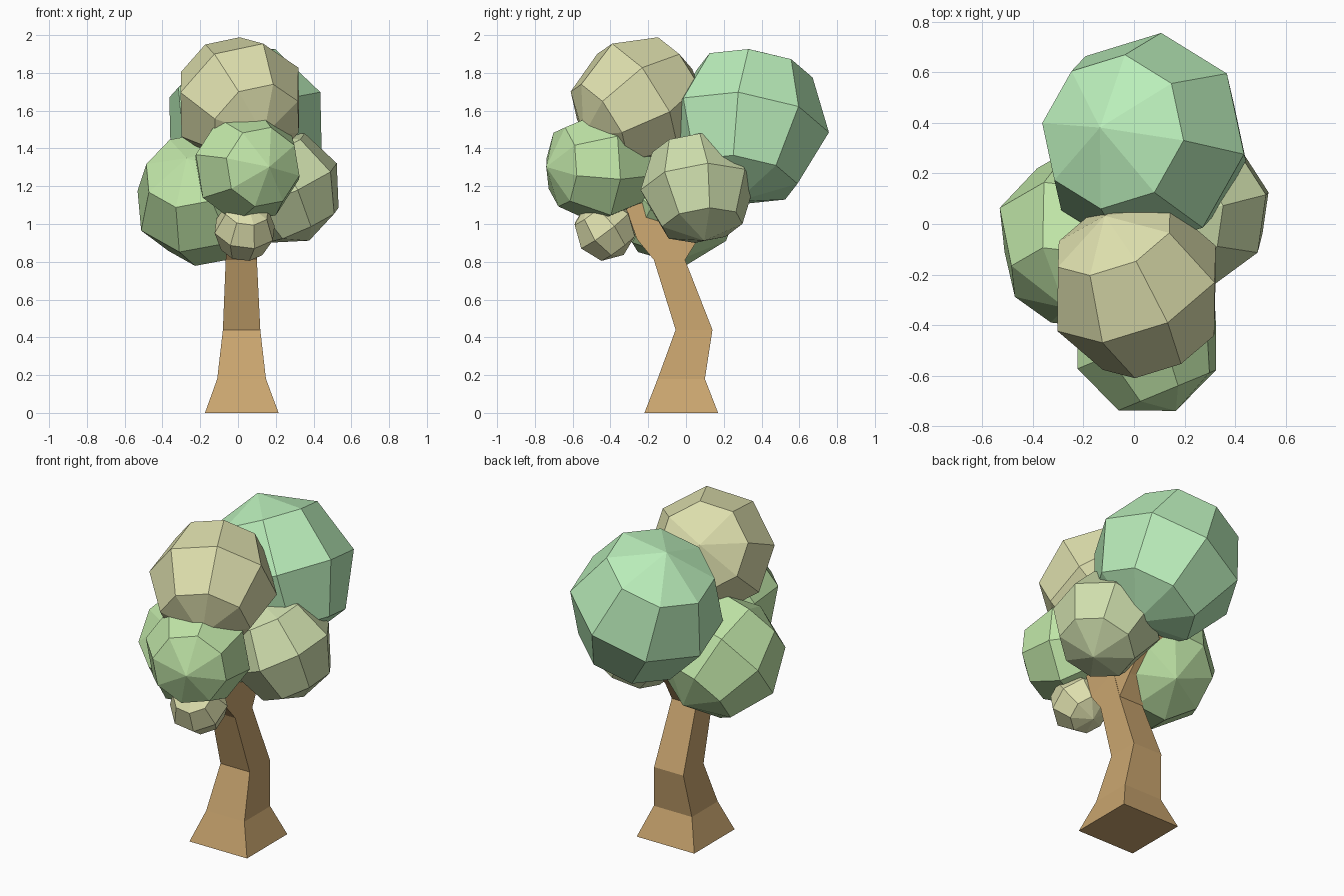
import bpy, bmesh
from math import radians
from mathutils import Vector, Matrix

if "Cube" in bpy.data.objects:
    bpy.data.objects.remove(bpy.data.objects["Cube"])


def material(name, rgb):
    m = bpy.data.materials.new(name)
    m.diffuse_color = (*rgb, 1)
    m.use_nodes = True
    m.node_tree.nodes["Principled BSDF"].inputs["Base Color"].default_value = m.diffuse_color
    return m


def add_object(name, bm, mat):
    bmesh.ops.recalc_face_normals(bm, faces=bm.faces)
    mesh = bpy.data.meshes.new(name)
    bm.to_mesh(mesh)
    bm.free()
    mesh.materials.append(mat)
    ob = bpy.data.objects.new(name, mesh)
    bpy.context.collection.objects.link(ob)


def limb(name, sections, mat):
    """Four-sided limb through sections (x0, x1, y_front, z_front, y_back, z_back)."""
    bm = bmesh.new()
    rings = [[bm.verts.new(p) for p in ((x0, yf, zf), (x1, yf, zf), (x1, yb, zb), (x0, yb, zb))]
             for x0, x1, yf, zf, yb, zb in sections]
    for a, b in zip(rings, rings[1:]):
        for i in range(4):
            j = (i + 1) % 4
            bm.faces.new((a[i], a[j], b[j], b[i]))
    bm.faces.new(rings[0])
    bm.faces.new(rings[-1])
    add_object(name, bm, mat)


def leaf_ball(name, centre, radius, pole, mat, spin=0):
    """Coarse eight-sided ball with its pole tilted."""
    bm = bmesh.new()
    tilt = Vector((0, 0, 1)).rotation_difference(Vector(pole).normalized()).to_matrix().to_4x4()
    mtx = Matrix.Translation(centre) @ tilt @ Matrix.Rotation(radians(spin), 4, 'Z')
    bmesh.ops.create_uvsphere(bm, u_segments=8, v_segments=4, radius=radius, matrix=mtx)
    add_object(name, bm, mat)


bark = material("bark", (0.59, 0.38, 0.16))
green = material("green_leaf", (0.49, 0.85, 0.49))
lime = material("lime_leaf", (0.53, 0.79, 0.39))
khaki = material("khaki_leaf", (0.73, 0.74, 0.42))
olive = material("olive_leaf", (0.63, 0.74, 0.42))

# Bent trunk with a flared foot
limb("trunk", [
    (-0.175, 0.215, -0.22, 0, 0.17, 0),
    (-0.11, 0.148, -0.15, 0.18, 0.10, 0.18),
    (-0.08, 0.118, -0.055, 0.44, 0.14, 0.44),
    (-0.065, 0.10, -0.17, 0.81, -0.005, 0.81),
], bark)

# Forked branches reaching into the leaves
limb("front_branch", [
    (-0.065, 0.10, -0.17, 0.81, -0.005, 0.81),
    (-0.06, 0.09, -0.26, 0.92, -0.07, 1.00),
    (-0.04, 0.08, -0.32, 1.09, -0.20, 1.12),
], bark)
limb("back_branch", [
    (-0.065, 0.10, -0.17, 0.81, -0.005, 0.81),
    (-0.06, 0.09, -0.07, 1.00, 0.07, 0.93),
    (-0.04, 0.08, 0.17, 1.27, 0.27, 1.18),
], bark)

# Leaf balls
leaf_ball("back_leaves", (0.04, 0.325, 1.517), 0.438, (-0.40, 0.13, 0.91), green, -8)
leaf_ball("top_leaves", (0.01, -0.255, 1.645), 0.36, (-0.35, 0.80, 0.49), khaki, -12)
leaf_ball("left_leaves", (-0.20, -0.06, 1.13), 0.357, (-0.20, -0.76, 0.61), lime, -24)
leaf_ball("front_leaves", (0.05, -0.46, 1.302), 0.303, (0.38, -0.92, 0.0), lime, 10)
leaf_ball("right_leaves", (0.25, 0.06, 1.19), 0.308, (-0.41, -0.12, 0.90), olive, 12)
leaf_ball("small_leaves", (0.035, -0.43, 0.97), 0.168, (0.10, -0.60, 0.80), khaki, 20)
